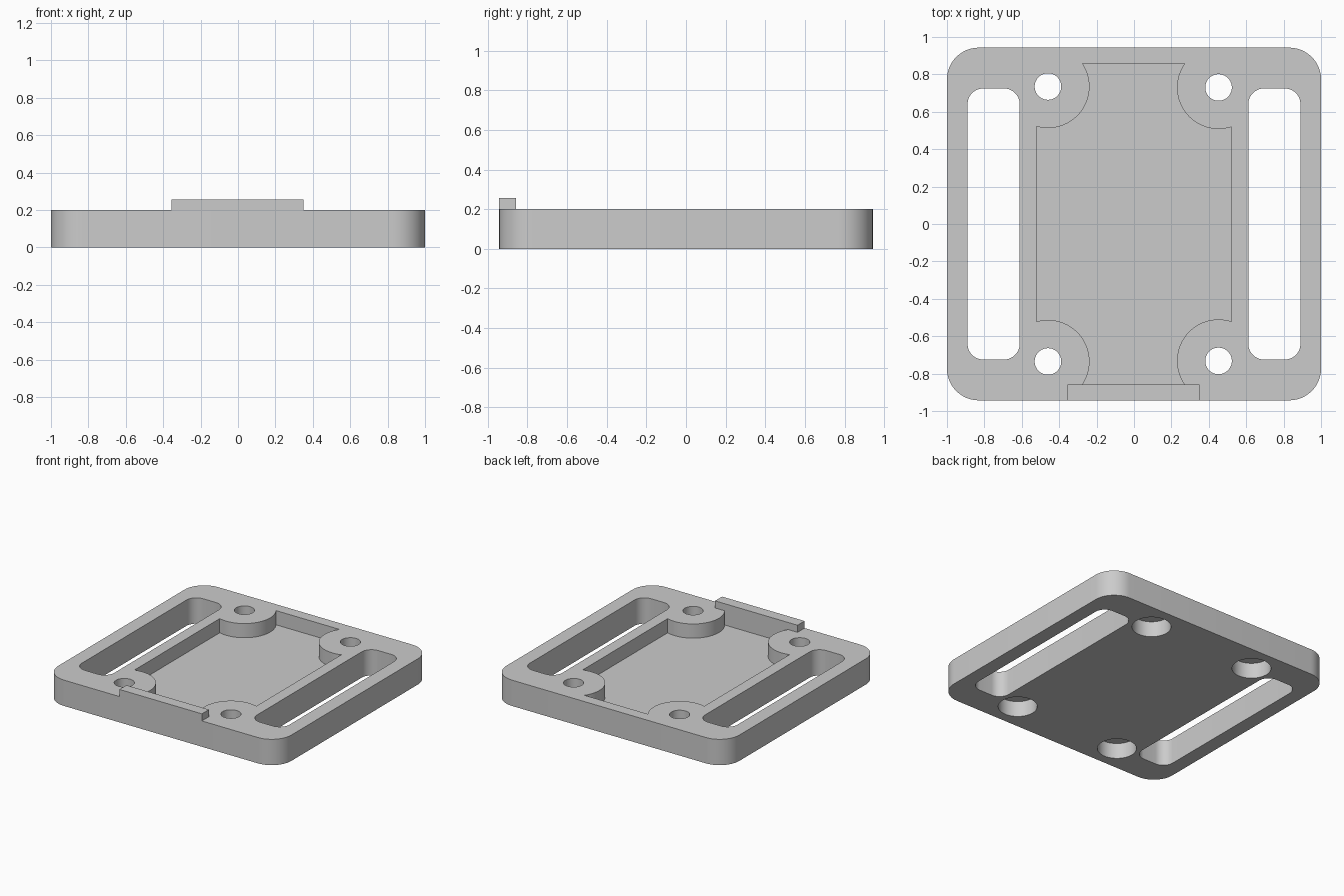
import bpy, bmesh, math

cube = bpy.data.objects.get("Cube")
if cube:
    bpy.data.objects.remove(cube, do_unlink=True)

grey = bpy.data.materials.new("plain grey")
grey.use_nodes = True
grey.diffuse_color = (0.6, 0.6, 0.6, 1)
grey.node_tree.nodes["Principled BSDF"].inputs["Base Color"].default_value = grey.diffuse_color


def prism(name, outline, z0, z1):
    """Extrude a closed xy outline between two heights."""
    bm = bmesh.new()
    base = bm.faces.new([bm.verts.new((x, y, z0)) for x, y in outline])
    top = bmesh.ops.extrude_face_region(bm, geom=[base])["geom"]
    for v in top:
        if isinstance(v, bmesh.types.BMVert):
            v.co.z = z1
    bmesh.ops.recalc_face_normals(bm, faces=bm.faces)
    mesh = bpy.data.meshes.new(name)
    bm.to_mesh(mesh)
    bm.free()
    mesh.materials.append(grey)
    obj = bpy.data.objects.new(name, mesh)
    bpy.context.collection.objects.link(obj)
    return obj


def rounded_rect(x0, x1, y0, y1, r, steps=12):
    corners = [(x1 - r, y1 - r), (x0 + r, y1 - r), (x0 + r, y0 + r), (x1 - r, y0 + r)]
    return [(cx + r * math.cos(a), cy + r * math.sin(a))
            for q, (cx, cy) in enumerate(corners)
            for a in (math.pi / 2 * (q + i / steps) for i in range(steps + 1))]


def rect(x0, x1, y0, y1):
    return [(x0, y0), (x1, y0), (x1, y1), (x0, y1)]


def circle(x, y, r, steps=64):
    return [(x + r * math.cos(math.tau * i / steps), y + r * math.sin(math.tau * i / steps))
            for i in range(steps)]


def cut(target, cutter):
    """Subtract the cutter for good and delete it."""
    mod = target.modifiers.new("cut", "BOOLEAN")
    mod.operation, mod.solver, mod.object = "DIFFERENCE", "EXACT", cutter
    bpy.context.view_layer.objects.active = target
    bpy.ops.object.modifier_apply(modifier=mod.name)
    bpy.data.objects.remove(cutter, do_unlink=True)


HEIGHT, FLOOR, BORE = 0.2, 0.09, 0.12
holes = [(-0.46, 0.735), (0.452, 0.73), (-0.46, -0.735), (0.452, -0.732)]

# Plate with rounded corners
plate = prism("base_plate", rounded_rect(-1, 1, -0.943, 0.943, 0.17), 0, HEIGHT)

# Shallow central pocket that leaves a round boss at each screw hole
pocket = prism("pocket_cutter", rect(-0.522, 0.522, -0.857, 0.857), FLOOR, HEIGHT + 0.1)
for x, y in holes:
    cut(pocket, prism("boss_cutter", circle(x, y, 0.222), 0, HEIGHT + 0.2))
cut(plate, pocket)

# Long strap slots on both sides
for x0, x1 in ((-0.89, -0.611), (0.611, 0.89)):
    cut(plate, prism("slot_cutter", rounded_rect(x0, x1, -0.725, 0.725, 0.085), -0.1, HEIGHT + 0.1))

# Screw holes, counterbored from below
for x, y in holes:
    cut(plate, prism("bore_cutter", circle(x, y, 0.137), -0.1, BORE))
    cut(plate, prism("hole_cutter", circle(x, y, 0.071), 0.05, HEIGHT + 0.1))

# Raised lip along the front edge
lip = prism("front_lip", rect(-0.356, 0.351, -0.943, -0.857), HEIGHT, 0.255)

# Smooth curved walls, crisp edges
bpy.ops.object.select_all(action="DESELECT")
plate.select_set(True)
bpy.context.view_layer.objects.active = plate
bpy.ops.object.shade_smooth_by_angle(angle=math.radians(30))
